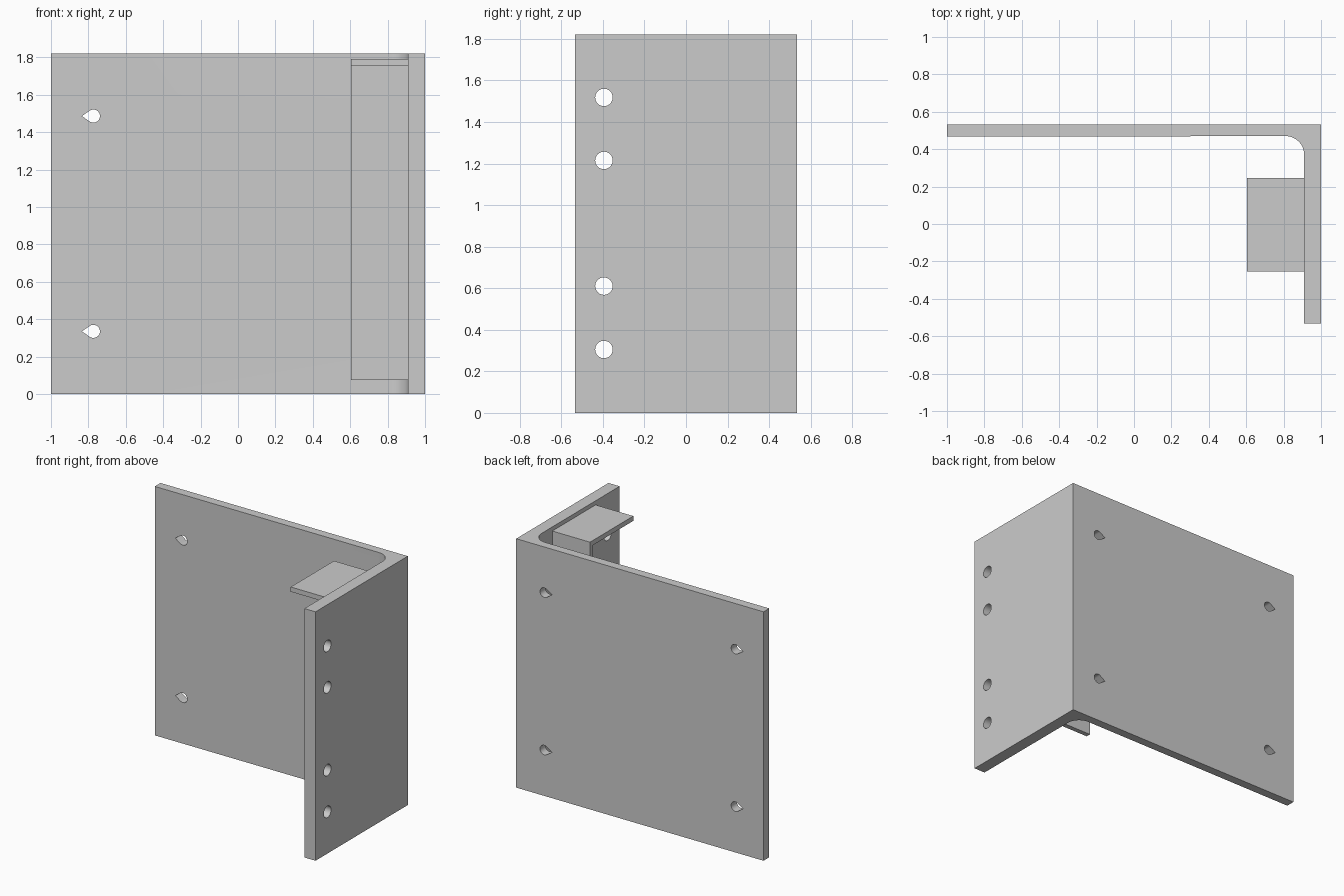
import bpy, bmesh
from math import sin, cos, pi, acos
from mathutils import Vector

if "Cube" in bpy.data.objects:
    bpy.data.objects.remove(bpy.data.objects["Cube"])


def prism(name, outline, lo, hi, place):
    """Extrude a 2D outline between depths lo and hi; place(u, v, d) gives xyz."""
    bm = bmesh.new()
    face = bm.faces.new([bm.verts.new(place(u, v, lo)) for u, v in outline])
    ext = bmesh.ops.extrude_face_region(bm, geom=[face])["geom"]
    shift = Vector(place(0, 0, hi)) - Vector(place(0, 0, lo))
    bmesh.ops.translate(bm, vec=shift, verts=[g for g in ext if isinstance(g, bmesh.types.BMVert)])
    bmesh.ops.recalc_face_normals(bm, faces=bm.faces)
    mesh = bpy.data.meshes.new(name)
    bm.to_mesh(mesh)
    bm.free()
    obj = bpy.data.objects.new(name, mesh)
    bpy.context.collection.objects.link(obj)
    return obj


def arc(cx, cy, r, a0, a1, n):
    return [(cx + r * cos(a0 + (a1 - a0) * i / n), cy + r * sin(a0 + (a1 - a0) * i / n))
            for i in range(n + 1)]


def along_x(u, v, d): return (d, u, v)
def along_y(u, v, d): return (u, d, v)
def along_z(u, v, d): return (u, v, d)


# Corner bracket: wide back plate and thicker side plate with inner fillet
fillet = arc(0.81, 0.37, 0.10, pi / 2, 0, 16)
outline = [(-1, 0.533), (-1, 0.467)] + fillet + [(0.91, -0.533), (1, -0.533), (1, 0.533)]
bracket = prism("corner_bracket", outline, 0, 1.82, along_z)

cutters = []

# Round holes through the side plate
for z in (0.305, 0.61, 1.215, 1.518):
    circle = arc(-0.395, z, 0.042, 0, 2 * pi, 32)[:-1]
    cutters.append(prism("side_hole_cutter", circle, 0.85, 1.05, along_x))

# Teardrop keyholes through the back plate, all pointing to -x
r, tip = 0.035, 0.062
a = acos(r / tip)
for x in (-0.773, 0.773):
    for z in (0.335, 1.486):
        drop = arc(x, z, r, -pi + a, pi - a, 24) + [(x - tip, z)]
        cutters.append(prism("keyhole_cutter", drop, 0.42, 0.58, along_y))

# Cut the holes, then remove the cutters
for cutter in cutters:
    cutter.hide_render = True
    mod = bracket.modifiers.new("hole", 'BOOLEAN')
    mod.operation, mod.solver, mod.object = 'DIFFERENCE', 'EXACT', cutter
bpy.context.view_layer.update()
cut_mesh = bpy.data.meshes.new_from_object(
    bracket.evaluated_get(bpy.context.evaluated_depsgraph_get()))
bracket.modifiers.clear()
bracket.data = cut_mesh
for cutter in cutters:
    bpy.data.objects.remove(cutter)

# Inner tab: tall thin wall with a top flange reaching forward
t = 0.035
tab = prism("inner_flange",
            [(0.245, 0.075), (0.245, 1.79), (-0.255, 1.79), (-0.255, 1.79 - t),
             (0.245 - t, 1.79 - t), (0.245 - t, 0.075)], 0.605, 0.91, along_x)

# Smooth the fillet and hole walls, keep edges sharp
for obj in (bracket, tab):
    obj.select_set(True)
bpy.context.view_layer.objects.active = bracket
bpy.ops.object.shade_smooth_by_angle()
